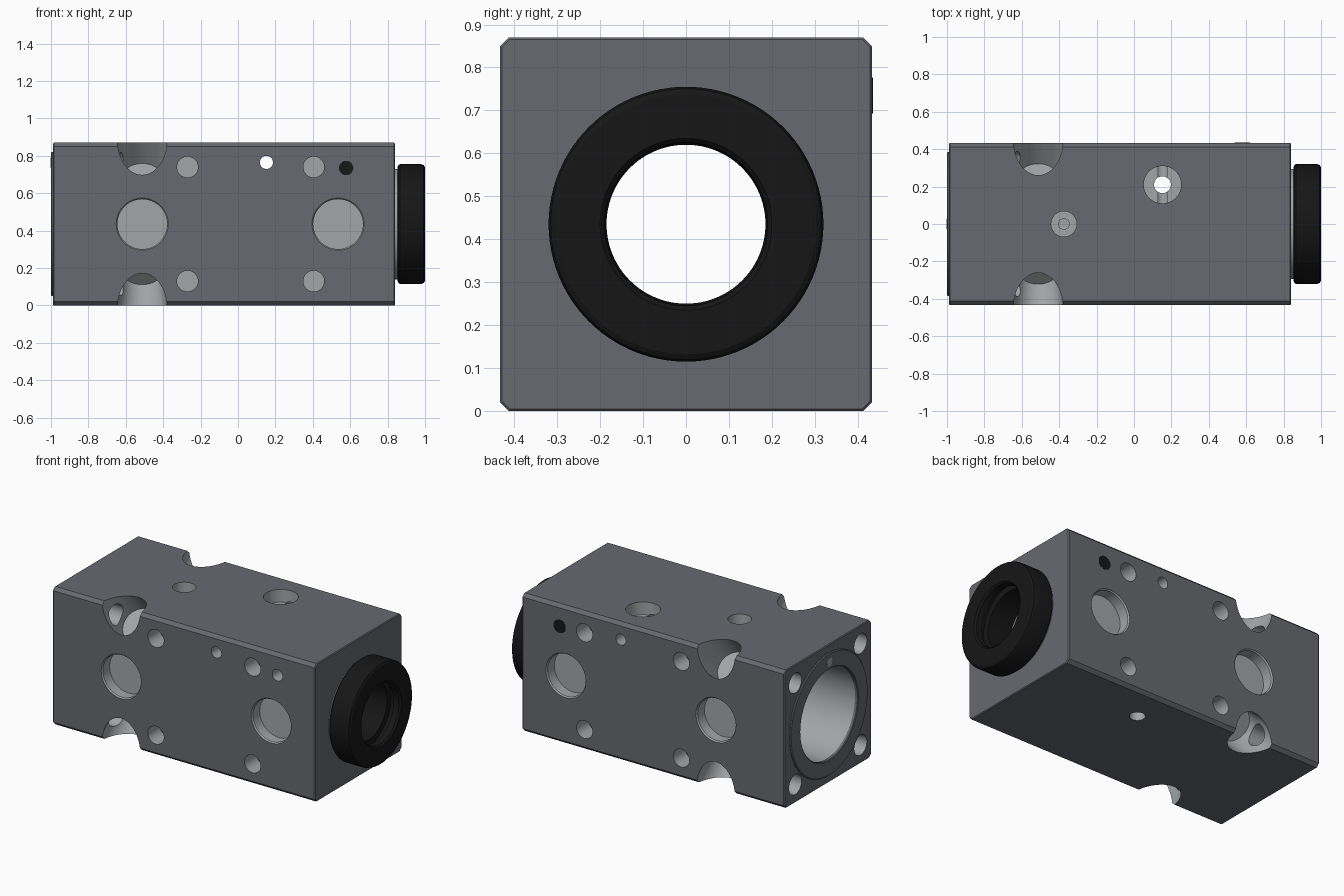
import bpy, bmesh, math
from mathutils import Vector, Matrix

if "Cube" in bpy.data.objects:
    bpy.data.objects.remove(bpy.data.objects["Cube"])

CZ = 0.435          # height of the bore axis
HALF = 0.433        # half width of the square block


def material(name, v):
    m = bpy.data.materials.new(name)
    m.diffuse_color = (*v, 1)
    m.use_nodes = True
    m.node_tree.nodes["Principled BSDF"].inputs["Base Color"].default_value = m.diffuse_color
    return m


DARK = material("dark_grey", (0.135, 0.142, 0.16))
LIGHT = material("machined_grey", (0.36, 0.38, 0.39))
BLACK = material("black", (0.008, 0.008, 0.008))


def finish(name, bm, mat):
    bmesh.ops.recalc_face_normals(bm, faces=bm.faces[:])
    me = bpy.data.meshes.new(name)
    bm.to_mesh(me)
    bm.free()
    me.materials.append(mat)
    ob = bpy.data.objects.new(name, me)
    bpy.context.collection.objects.link(ob)
    return ob


def smooth(ob):
    bpy.ops.object.select_all(action='DESELECT')
    bpy.context.view_layer.objects.active = ob
    ob.select_set(True)
    bpy.ops.object.shade_smooth_by_angle(angle=math.radians(30))


def rod(name, a, b, r1, r2=None, mat=LIGHT, n=48):
    """Cylinder or cone from point a to point b."""
    a, b = Vector(a), Vector(b)
    d = b - a
    rot = d.to_track_quat('Z', 'Y').to_matrix().to_4x4()
    bm = bmesh.new()
    bmesh.ops.create_cone(bm, cap_ends=True, segments=n, radius1=r1, radius2=r2 or r1,
                          depth=d.length, matrix=Matrix.Translation((a + b) / 2) @ rot)
    return finish(name, bm, mat)


def revolve(name, profile, mat, n=96):
    """Spin a closed (x, radius) profile around the bore axis."""
    bm = bmesh.new()
    rings = []
    for i in range(n):
        t = 2 * math.pi * i / n
        rings.append([bm.verts.new((x, r * math.cos(t), CZ + r * math.sin(t))) for x, r in profile])
    k = len(profile)
    for i in range(n):
        p, q = rings[i], rings[(i + 1) % n]
        for j in range(k):
            bm.faces.new((p[j], p[(j + 1) % k], q[(j + 1) % k], q[j]))
    ob = finish(name, bm, mat)
    smooth(ob)
    return ob


# Block with chamfered edges
bm = bmesh.new()
bmesh.ops.create_cube(bm, size=1, matrix=Matrix.Translation((-0.075, 0, CZ))
                      @ Matrix.Diagonal((1.83, 2 * HALF, 0.87, 1)))
long_edges = [e for e in bm.edges if abs(e.verts[0].co.x - e.verts[1].co.x) > 1]
bmesh.ops.bevel(bm, geom=long_edges, offset=0.02, segments=1, affect='EDGES')
ends = [e for e in bm.edges if abs(e.verts[0].co.x - e.verts[1].co.x) < 0.01]
bmesh.ops.bevel(bm, geom=ends, offset=0.005, segments=1, affect='EDGES')
block = finish("block", bm, DARK)

cuts = []


def cut(a, b, r1, r2=None, n=48):
    cuts.append(rod("cutter", a, b, r1, r2, n=n))


# Main bore and the narrower passage at the ring end
cut((-1.1, 0, CZ), (0.7, 0, CZ), 0.29, n=96)
cut((0.6, 0, CZ), (0.95, 0, CZ), 0.2, n=96)

# Corner pockets drilled diagonally, and bolt holes leading into them
for sy in (-1, 1):
    for sz in (-1, 1):
        def diag(d):
            k = d * math.sqrt(0.5)
            return (-0.512, sy * (HALF - k), CZ + sz * (0.435 - k))
        cut(diag(-0.15), diag(0.265), 0.147, 0.108)
        cut((-1.1, sy * 0.325, CZ + sz * 0.32), (-0.55, sy * 0.325, CZ + sz * 0.32), 0.063, n=32)

# Side recesses, the same on front and back
for s in (-1, 1):
    for x in (-0.512, 0.535):
        cut((x, s * 0.6, CZ), (x, s * (HALF - 0.075), CZ), 0.133)
        cut((x, s * (HALF + 0.01), CZ), (x, s * (HALF - 0.012), CZ), 0.147, 0.13)
    for x in (-0.27, 0.405):
        for z in (0.13, 0.74):
            cut((x, s * 0.6, z), (x, s * (HALF - 0.12), z), 0.056, n=32)

# Cross holes through the width
cut((0.152, -0.6, 0.765), (0.152, 0.6, 0.765), 0.035, n=32)
cut((0.578, -0.6, 0.735), (0.578, 0.6, 0.735), 0.036, n=32)

# Top holes: stepped through hole and a small port into the bore
cut((0.152, 0.21, 1.0), (0.152, 0.21, 0.79), 0.1)
cut((0.152, 0.21, -0.1), (0.152, 0.21, 0.9), 0.045, n=32)
cut((-0.375, 0, 1.0), (-0.375, 0, 0.79), 0.068)
cut((-0.375, 0, 0.9), (-0.375, 0, 0.6), 0.028, n=24)

bpy.context.view_layer.objects.active = block
for c in cuts:
    c.hide_render = True
    m = block.modifiers.new("cut", 'BOOLEAN')
    m.object = c
    m.solver = 'EXACT'
    m.material_mode = 'TRANSFER'
    bpy.ops.object.modifier_apply(modifier=m.name)
    bpy.data.objects.remove(c)
smooth(block)

# Flange lip around the bore mouth, with a dowel dimple
revolve("bore_flange", [(-0.98, 0.285), (-0.996, 0.285), (-1.0, 0.29), (-1.0, 0.38),
                        (-0.995, 0.385), (-0.98, 0.385)], DARK)
rod("dowel", (-1.002, 0, 0.765), (-0.985, 0, 0.765), 0.027, n=24)

# Neck and black ring at the other end
revolve("ring_neck", [(0.8, 0.2), (0.87, 0.2), (0.87, 0.295), (0.8, 0.295)], LIGHT)
revolve("seal_ring", [(0.852, 0.225), (0.852, 0.3), (0.856, 0.313), (0.865, 0.32),
                      (0.98, 0.32), (0.993, 0.315), (1.0, 0.303), (1.0, 0.2), (0.99, 0.19),
                      (0.955, 0.185), (0.955, 0.225)], BLACK)
revolve("inner_seal", [(0.75, 0.185), (0.91, 0.185), (0.91, 0.23), (0.86, 0.23),
                       (0.86, 0.203), (0.75, 0.203)], BLACK)

# Black plug closing the rear of one cross hole
rod("rear_plug", (0.578, 0.36, 0.735), (0.578, 0.435, 0.735), 0.042, mat=BLACK, n=32)
